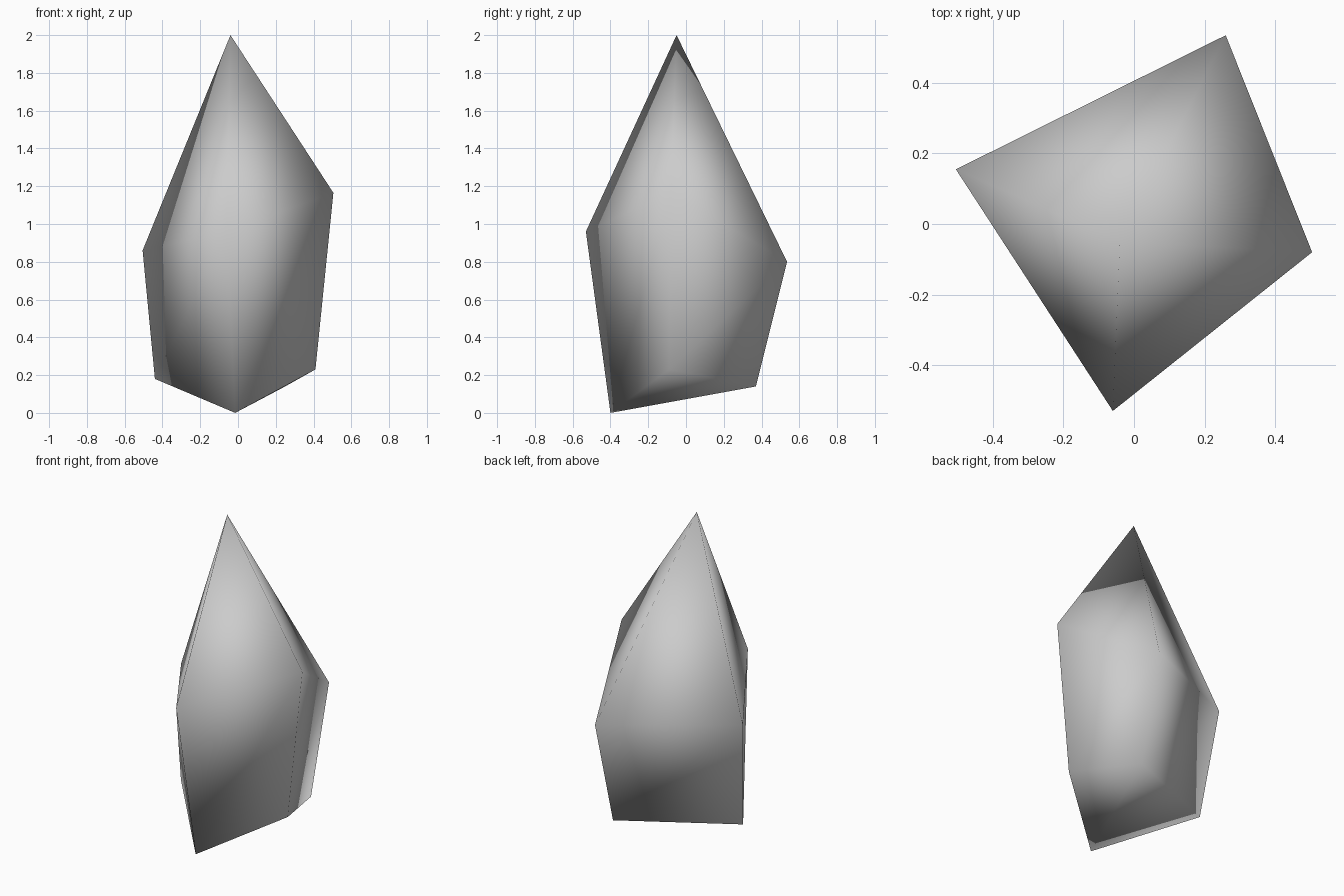
import bpy
import bmesh

cube = bpy.data.objects.get("Cube")
if cube:
    bpy.data.objects.remove(cube, do_unlink=True)

# Stone material
stone = bpy.data.materials.new("pale_grey_stone")
stone.use_nodes = True
grey = (0.6, 0.6, 0.6, 1.0)
stone.diffuse_color = grey
stone.node_tree.nodes["Principled BSDF"].inputs["Base Color"].default_value = grey

# Four-sided crystal: tip, wide shoulder ring and narrower foot ring
TIP = (-0.04, -0.05, 2.0)
SHOULDER = [(-0.505, 0.155, 0.86), (-0.06, -0.53, 0.96),
            (0.505, -0.08, 1.165), (0.26, 0.535, 0.80)]
FOOT = [(-0.44, 0.06, 0.18), (-0.015, -0.40, 0.0),
        (0.41, -0.09, 0.23), (0.25, 0.37, 0.14)]

bm = bmesh.new()
tip = bm.verts.new(TIP)
hi = [bm.verts.new(p) for p in SHOULDER]
lo = [bm.verts.new(p) for p in FOOT]

for i in range(4):
    j = (i + 1) % 4
    bm.faces.new((tip, hi[i], hi[j]))      # point
    bm.faces.new((lo[i], hi[j], hi[i]))    # side, upper half
    bm.faces.new((lo[i], lo[j], hi[j]))    # side, lower half

# Underside, folded along its low ridge
bm.faces.new((lo[0], lo[3], lo[1]))
bm.faces.new((lo[1], lo[3], lo[2]))

bmesh.ops.recalc_face_normals(bm, faces=bm.faces)
for face in bm.faces:
    face.smooth = True

mesh = bpy.data.meshes.new("crystal_shard")
bm.to_mesh(mesh)
bm.free()
mesh.materials.append(stone)
shard = bpy.data.objects.new("crystal_shard", mesh)
bpy.context.collection.objects.link(shard)
